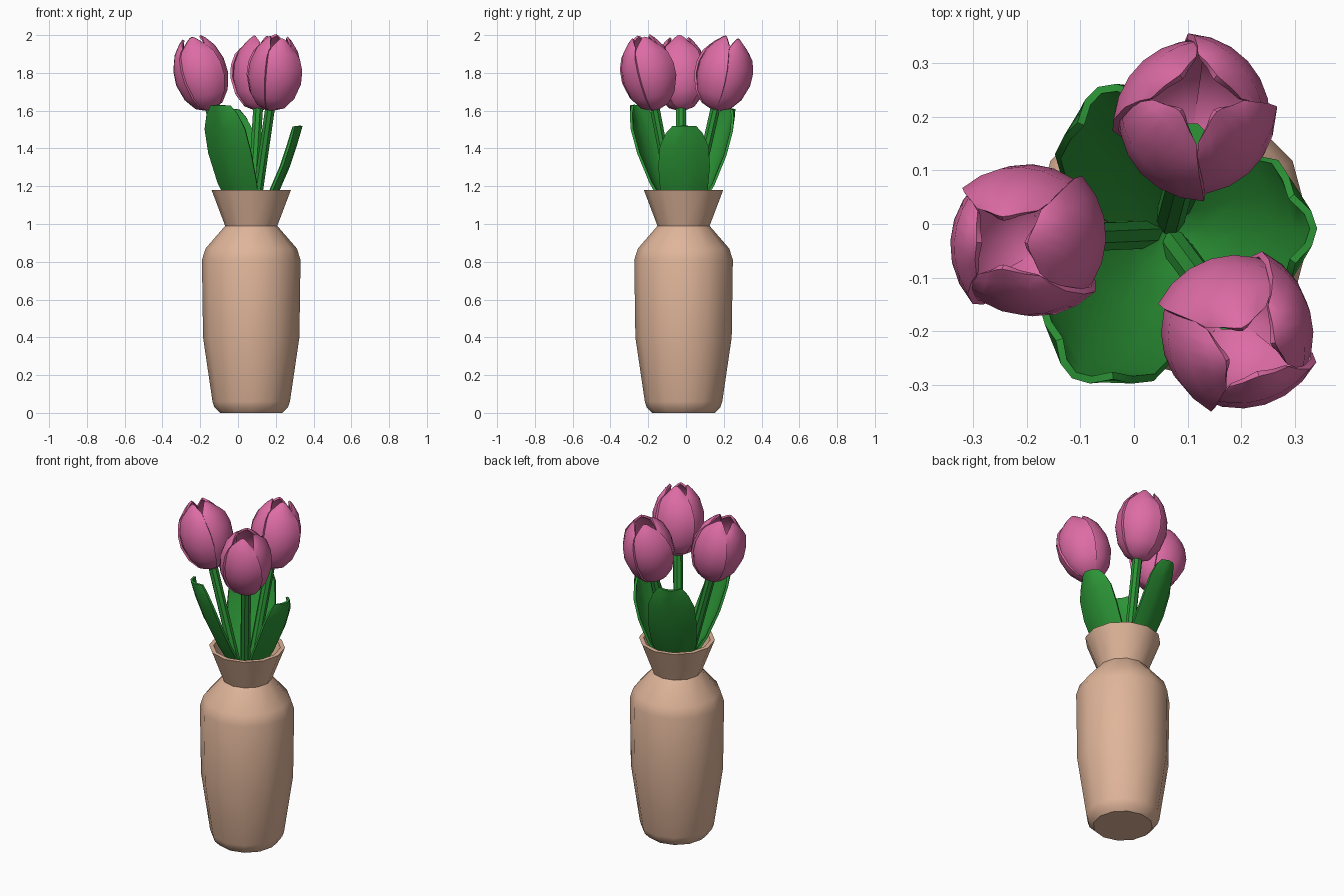
import bpy, bmesh, math
from mathutils import Vector

if "Cube" in bpy.data.objects:
    bpy.data.objects.remove(bpy.data.objects["Cube"])

CX, CY = 0.07, -0.013   # vase axis


def material(name, rgb):
    m = bpy.data.materials.new(name)
    m.diffuse_color = (*rgb, 1)
    m.use_nodes = True
    m.node_tree.nodes["Principled BSDF"].inputs["Base Color"].default_value = m.diffuse_color
    return m


CLAY = material("clay", (0.74, 0.46, 0.32))
GREEN = material("leaf green", (0.025, 0.30, 0.037))
PINK = material("petal pink", (0.73, 0.15, 0.38))


def finish(name, bm, mat, angle=30, thickness=0):
    bmesh.ops.recalc_face_normals(bm, faces=bm.faces)
    me = bpy.data.meshes.new(name)
    bm.to_mesh(me)
    bm.free()
    me.materials.append(mat)
    ob = bpy.data.objects.new(name, me)
    bpy.context.collection.objects.link(ob)
    bpy.ops.object.select_all(action='DESELECT')
    bpy.context.view_layer.objects.active = ob
    ob.select_set(True)
    if thickness:
        s = ob.modifiers.new("thickness", 'SOLIDIFY')
        s.thickness = thickness
        s.offset = 0
        bpy.ops.object.modifier_apply(modifier=s.name)
    bpy.ops.object.shade_smooth_by_angle(angle=math.radians(angle))
    return ob


def skin(bm, rows, closed=False):
    """Bridge rows of points with quads."""
    vs = [[bm.verts.new(p) for p in r] for r in rows]
    n = len(vs[0])
    for a, b in zip(vs, vs[1:]):
        for i in range(n if closed else n - 1):
            j = (i + 1) % n
            bm.faces.new((a[i], a[j], b[j], b[i]))
    return vs


# Vase: outer wall, rim, then the inner neck and hollow
profile = [(0.165, 0.0), (0.195, 0.03), (0.205, 0.06), (0.255, 0.40), (0.261, 0.81),
           (0.242, 0.87), (0.138, 0.99), (0.210, 1.18), (0.185, 1.18),
           (0.115, 0.99), (0.20, 0.86), (0.22, 0.80), (0.215, 0.42), (0.16, 0.05)]
SIDES = 12
bm = bmesh.new()
rings = skin(bm, [[(CX + r * math.cos(k * math.tau / SIDES), CY + r * math.sin(k * math.tau / SIDES), z)
                   for k in range(SIDES)] for r, z in profile], closed=True)
bm.faces.new(rings[0])
bm.faces.new(rings[-1])
finish("vase", bm, CLAY, 38)


# Leaves: broad cupped blades leaning out of the neck
def leaf(name, angle, reach, height):
    a = math.radians(angle)
    out = Vector((math.cos(a), math.sin(a), 0))
    side = Vector((-out.y, out.x, 0))
    base, tip = Vector((CX, CY, 0.93)), Vector((CX, CY, height)) + out * reach
    up = (tip - base).normalized()
    normal = side.cross(up)
    if normal.dot(out) < 0:
        normal.negate()
    rows = []
    for t, w in [(0, 0.05), (0.2, 0.085), (0.42, 0.122), (0.65, 0.134),
                 (0.83, 0.126), (0.94, 0.095), (1.0, 0.06)]:
        c = base.lerp(tip, t) + normal * 0.03 * math.sin(math.pi * t)
        rows.append([c + side * w * u - normal * 0.035 * u * u - up * 0.02 * u * u * t
                     for u in (-1, -0.5, 0, 0.5, 1)])
    bm = bmesh.new()
    skin(bm, rows)
    finish(name, bm, GREEN, 35, 0.014)


leaf("leaf_right", 1, 0.265, 1.52)
leaf("leaf_front", 236, 0.325, 1.63)
leaf("leaf_back", 117, 0.295, 1.61)


# Tulips: a straight faceted stem and four wrapping petals on a tilted axis
def tulip(name, base, top, turn):
    base, top = Vector(base), Vector(top)
    axis = (top - base).normalized()
    rot = Vector((0, 0, 1)).rotation_difference(axis)
    root = Vector((CX - 0.01, CY - 0.005, 0.85))
    bm = bmesh.new()
    rows = []
    for t in (0, 0.5, 1):
        c = root.lerp(base + axis * 0.03, t)
        rows.append([c + Vector((math.cos(k * math.tau / 8 + 0.39), math.sin(k * math.tau / 8 + 0.39), 0)) * 0.028
                     for k in range(8)])
    ends = skin(bm, rows, closed=True)
    bm.faces.new(ends[0])
    bm.faces.new(ends[-1])
    finish(name + "_stem", bm, GREEN, 20)

    length = (top - base).length
    prof = [(0.0, 0.025), (0.05, 0.07), (0.2, 0.112), (0.42, 0.136), (0.62, 0.132),
            (0.82, 0.105), (0.94, 0.07), (1.0, 0.045)]
    for p in range(4):
        rows = []
        for t, r in prof:
            row = []
            for i in range(7):
                u = i / 3 - 1
                a = math.radians(turn + 90 * p + u * (53 - 10 * t ** 3))
                rr = r * (1 + 0.05 * u + 0.03 * u * u) + 0.035 * u * u * t ** 4
                z = t * length - 0.05 * u * u * t ** 3
                row.append(base + rot @ Vector((rr * math.cos(a), rr * math.sin(a), z)))
            rows.append(row)
        bm = bmesh.new()
        skin(bm, rows)
        finish(f"{name}_petal_{p + 1}", bm, PINK, 35, 0.012)


tulip("tulip_left", (-0.15, -0.027, 1.612), (-0.245, -0.035, 1.985), 0)
tulip("tulip_back", (0.107, 0.155, 1.612), (0.12, 0.243, 1.985), 45)
tulip("tulip_front", (0.17, -0.165, 1.612), (0.217, -0.238, 1.99), 20)
